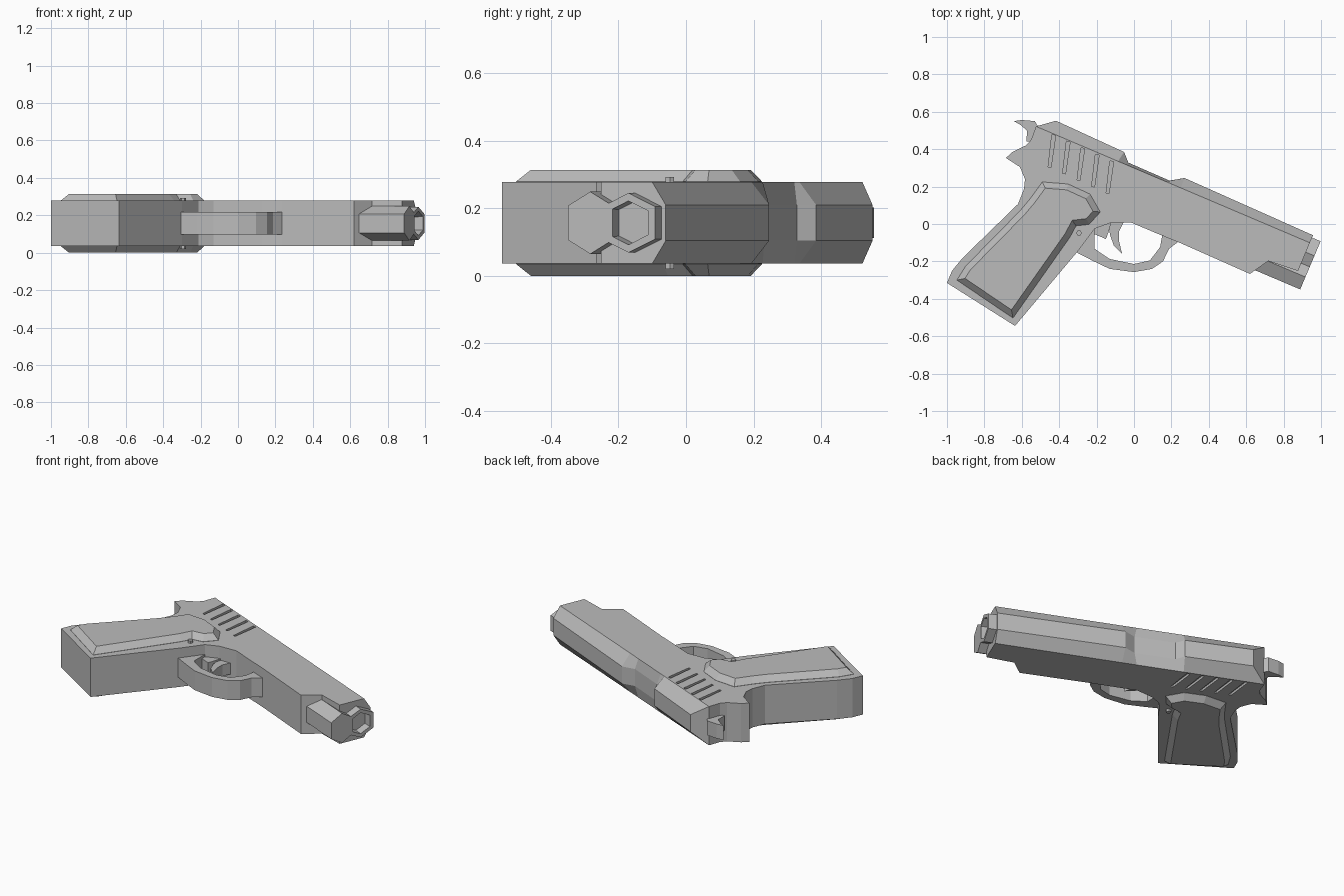
import bpy, bmesh, math
from mathutils import Vector

cube = bpy.data.objects.get("Cube")
if cube:
    bpy.data.objects.remove(cube, do_unlink=True)

MID = 0.157      # height of the symmetry plane
HALF = 0.121     # half thickness of the frame

grey = bpy.data.materials.new("plain grey")
grey.use_nodes = True
grey.diffuse_color = (0.5, 0.5, 0.5, 1)
grey.node_tree.nodes["Principled BSDF"].inputs["Base Color"].default_value = (0.5, 0.5, 0.5, 1)


def finish(name, bm, mirror=False):
    bmesh.ops.recalc_face_normals(bm, faces=bm.faces)
    me = bpy.data.meshes.new(name)
    bm.to_mesh(me)
    bm.free()
    me.materials.append(grey)
    ob = bpy.data.objects.new(name, me)
    ob.location.z = MID
    bpy.context.collection.objects.link(ob)
    if mirror:
        m = ob.modifiers.new("both_sides", 'MIRROR')
        m.use_axis = (False, False, True)
        m.use_mirror_merge = False
    return ob


def add_prism(bm, pts, z0, z1):
    """Extrude a flat outline from z0 to z1 and return the top face."""
    lo = [bm.verts.new((x, y, z0)) for x, y in pts]
    hi = [bm.verts.new((x, y, z1)) for x, y in pts]
    bm.faces.new(lo[::-1])
    top = bm.faces.new(hi)
    n = len(pts)
    for i in range(n):
        j = (i + 1) % n
        bm.faces.new((lo[i], lo[j], hi[j], hi[i]))
    return top


def prism(name, pts, z0, z1, mirror=False, bevel=None):
    bm = bmesh.new()
    top = add_prism(bm, pts, z0, z1)
    if bevel:
        bmesh.ops.recalc_face_normals(bm, faces=bm.faces)
        bmesh.ops.inset_region(bm, faces=[top], thickness=bevel[0], depth=bevel[1],
                               use_even_offset=True)
    return finish(name, bm, mirror)


def loft(name, rings, closed=False):
    """Skin equal rings of points; cap the ends unless the chain is closed."""
    bm = bmesh.new()
    rows = [[bm.verts.new(p) for p in r] for r in rings]
    n = len(rows[0])
    pairs = list(zip(rows, rows[1:])) + ([(rows[-1], rows[0])] if closed else [])
    for a, b in pairs:
        for i in range(n):
            j = (i + 1) % n
            bm.faces.new((a[i], a[j], b[j], b[i]))
    if not closed:
        bm.faces.new(rows[0][::-1])
        bm.faces.new(rows[-1])
    return finish(name, bm)


def base_y(x):
    """Line where the slide's flat side meets its chamfer."""
    return 0.522 - 0.425 * (x + 0.524)


# Frame, grip core and lower slide in one outline
body = prism("frame", [
    (-0.524, 0.522), (0.94, base_y(0.94)), (0.877, -0.251), (0.717, -0.198),
    (0.62, -0.267), (0.235, -0.096), (0.128, -0.053), (-0.016, 0.008),
    (-0.13, 0.004), (-0.21, -0.025), (-0.30, -0.145), (-0.636, -0.545),
    (-1.0, -0.315), (-0.973, -0.25), (-0.915, -0.18), (-0.62, 0.107),
    (-0.588, 0.187), (-0.583, 0.24), (-0.61, 0.305), (-0.685, 0.353),
    (-0.65, 0.385), (-0.578, 0.42), (-0.55, 0.45)], -HALF, HALF)

# Chamfered slide top with the lowered port section
stations = [(-0.524, -0.417, 0.552), (-0.085, -0.053, 0.385), (-0.05, -0.03, 0.328),
            (0.17, 0.19, 0.232), (0.25, 0.27, 0.246), (0.94, 0.957, -0.06)]
loft("slide_top", [[(bx, base_y(bx), HALF), (tx, ty, 0.053),
                    (tx, ty, -0.053), (bx, base_y(bx), -HALF)] for bx, tx, ty in stations])

# Slanted grip grooves cut in both sides of the slide
bm = bmesh.new()
for i in range(5):
    x, y = -0.428 + i * 0.0775, 0.478 - i * 0.035
    add_prism(bm, [(x - 0.011, y), (x + 0.009, y - 0.005),
                   (x - 0.016, y - 0.175), (x - 0.031, y - 0.172)], HALF - 0.015, HALF + 0.03)
cutter = finish("groove_cutter", bm, mirror=True)
cutter.hide_render = True
cutter.hide_viewport = True
cut = body.modifiers.new("grooves", 'BOOLEAN')
cut.operation = 'DIFFERENCE'
cut.solver = 'EXACT'
cut.object = cutter

# Raised grip panels with bevelled rims, one per side
prism("grip_panels", [
    (-0.49, 0.225), (-0.353, 0.214), (-0.235, 0.16), (-0.18, 0.064), (-0.24, -0.002),
    (-0.31, -0.01), (-0.342, -0.07), (-0.647, -0.503), (-0.947, -0.30), (-0.90, -0.225),
    (-0.61, 0.07), (-0.556, 0.134)], HALF - 0.02, HALF + 0.001, mirror=True, bevel=(0.032, 0.035))

# Six-sided pins beside the panels
prism("frame_pins", [(-0.294 + 0.015 * math.cos(k * math.pi / 3),
                      -0.048 + 0.015 * math.sin(k * math.pi / 3)) for k in range(6)],
      HALF - 0.02, HALF + 0.015, mirror=True)

# Trigger guard loop
prism("trigger_guard", [
    (-0.32, -0.145), (-0.22, -0.197), (-0.13, -0.24), (0.0, -0.257), (0.096, -0.24),
    (0.155, -0.20), (0.187, -0.133), (0.235, -0.096), (0.22, -0.07), (0.14, -0.05),
    (0.15, -0.064), (0.14, -0.123), (0.085, -0.195), (0.0, -0.214), (-0.13, -0.187),
    (-0.21, -0.133), (-0.21, -0.02), (-0.24, -0.01)], -0.06, 0.06)

# Curved trigger and the stub behind it
prism("trigger", [(-0.14, 0.02), (-0.05, 0.02), (-0.08, -0.04), (-0.08, -0.09),
                  (-0.064, -0.16), (-0.108, -0.115), (-0.128, -0.06)], -0.035, 0.035)
prism("trigger_stub", [(-0.22, -0.01), (-0.12, 0.015), (-0.135, -0.04),
                       (-0.15, -0.08), (-0.21, -0.055)], -0.045, 0.045)

# Hammer with a hooked spur
prism("hammer", [(-0.643, 0.55), (-0.60, 0.556), (-0.53, 0.55), (-0.50, 0.50), (-0.52, 0.44),
                 (-0.575, 0.44), (-0.572, 0.50), (-0.61, 0.532)], -0.045, 0.045)

# Barrel parts share one tilted axis and end on one plane
D = Vector((0.9205, -0.3907, 0))
N = Vector((0.3907, 0.9205, 0))
TIP = Vector((0.998, -0.092, 0))


def hex_ring(drop, back, rv, rz):
    c = TIP - N * drop - D * back
    corners = [(0, 1), (1, 0.55), (1, -0.55), (0, -1), (-1, -0.55), (-1, 0.55)]
    return [c + N * (rv * a) + Vector((0, 0, rz * b)) for a, b in corners]


loft("barrel", [hex_ring(0.085, 0.30, 0.085, 0.088), hex_ring(0.085, 0, 0.085, 0.088),
                hex_ring(0.085, 0, 0.062, 0.065), hex_ring(0.085, 0.12, 0.058, 0.061)])
loft("spring_housing", [hex_ring(0.208, 0.36, 0.072, 0.092), hex_ring(0.208, 0, 0.072, 0.092)])
